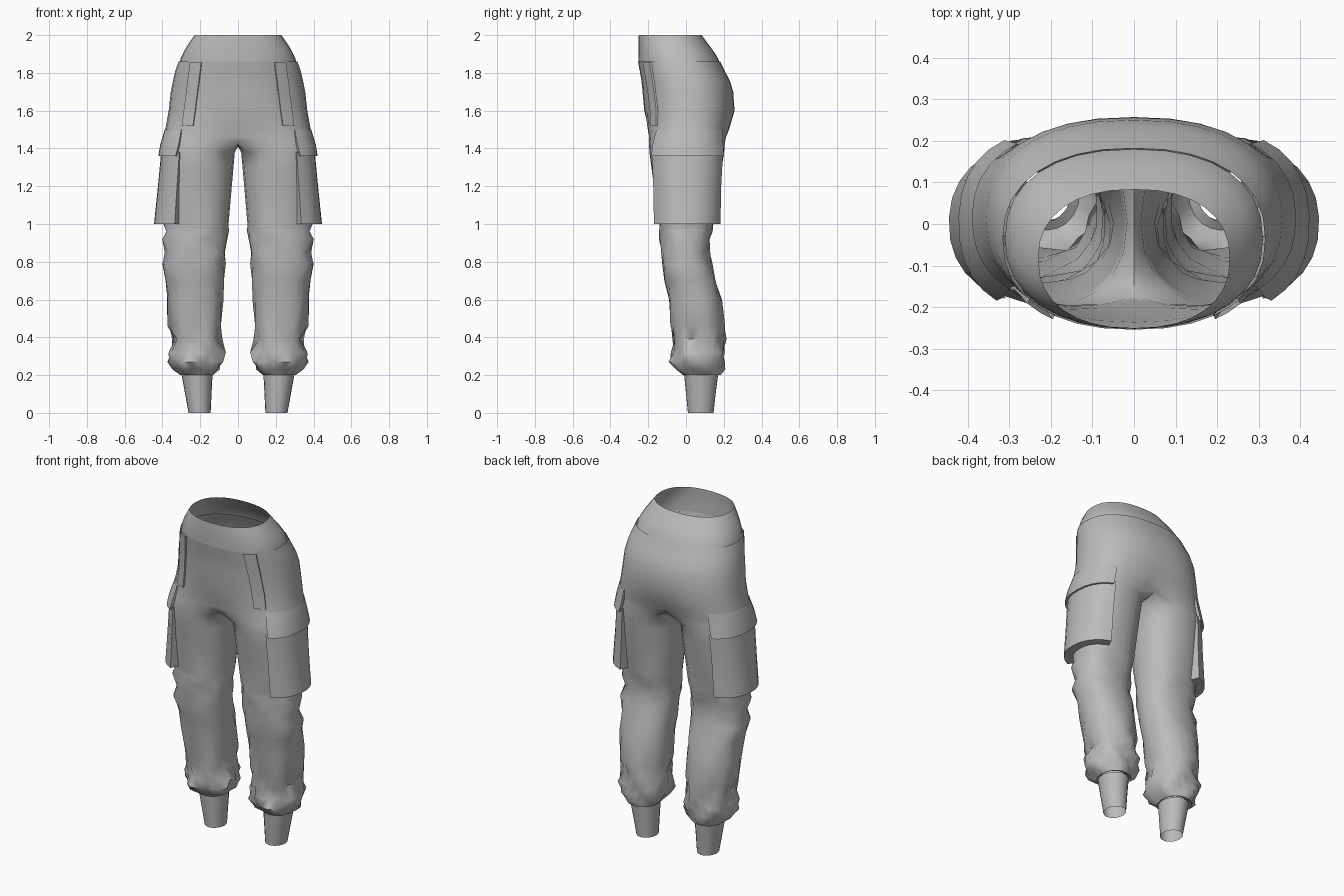
import bpy, bmesh
from math import sin, cos, radians

if "Cube" in bpy.data.objects:
    bpy.data.objects.remove(bpy.data.objects["Cube"])

cloth = bpy.data.materials.new("grey cloth")
cloth.use_nodes = True
GREY = (0.5, 0.5, 0.5, 1)
cloth.diffuse_color = GREY
cloth.node_tree.nodes["Principled BSDF"].inputs["Base Color"].default_value = GREY

# Leg outline: z, inner x, outer x, front y, back y
LEG = [(0.20, .13, .305, -.015, .185), (0.23, .10, .335, -.05, .195), (0.27, .08, .36, -.08, .20),
       (0.32, .072, .36, -.065, .205), (0.39, .09, .34, -.07, .20), (0.46, .085, .368, -.08, .205),
       (0.60, .078, .375, -.095, .185), (0.70, .073, .382, -.11, .16), (0.79, .068, .402, -.13, .135),
       (0.85, .065, .382, -.13, .125), (0.92, .058, .402, -.138, .13), (0.96, .054, .385, -.14, .14),
       (1.00, .05, .395, -.14, .145), (1.20, .033, .40, -.17, .175), (1.40, .015, .40, -.197, .205)]
# Hip outline: z, half width, front y, back y
HIP = [(1.43, .388, -.208, .225), (1.46, .384, -.21, .238), (1.50, .377, -.214, .25),
       (1.60, .367, -.221, .257), (1.70, .356, -.23, .25), (1.76, .344, -.236, .232),
       (1.81, .332, -.245, .205), (1.86, .315, -.254, .182)]
# Waistband outline, same columns as the hips
BAND = [(1.85, .31, -.25, .18), (1.88, .303, -.251, .168), (1.92, .283, -.252, .142),
        (1.96, .258, -.252, .112), (2.0, .23, -.25, .083)]
SPLIT = 125          # angle at which the leg meets the centre seam
ARC = [SPLIT * (i / 8 - 1) for i in range(17)]
INNER = [SPLIT + (360 - 2 * SPLIT) * i / 6 for i in range(1, 6)]


def lookup(table, z):
    z = min(max(z, table[0][0]), table[-1][0])
    for a, b in zip(table, table[1:]):
        if z <= b[0]:
            f = (z - a[0]) / (b[0] - a[0])
            return [p + (q - p) * f for p, q in zip(a[1:], b[1:])]


def bend(v, power):
    return abs(v) ** power * (1 if v > 0 else -1)


def oval(x0, x1, y0, y1, angle, power=.87):
    c, s = cos(radians(angle)), sin(radians(angle))
    return ((x0 + x1) / 2 + (x1 - x0) / 2 * bend(c, power),
            (y0 + y1) / 2 + (y1 - y0) / 2 * bend(s, power))


def hip_oval(table, z, angle):
    w, front, back = lookup(table, z)
    return oval(-w, w, front, back, angle * 90 / SPLIT)


def surface(z, angle, offset=0):
    """Point on the trousers; angle 0 is the outer side, negative is forward."""
    x, y = oval(*lookup(LEG, z), angle)
    if z > 1.41:
        # Blend the thigh section into the hip section
        hx, hy = hip_oval(HIP, z, angle)
        side = abs(angle) / SPLIT
        x -= oval(*lookup(LEG, z), SPLIT)[0] * side ** 3
        f = min(1, (z - 1.39) / .17)
        x, y = x + (hx - x) * f, y + (hy - y) * f
        if side > .999:
            x = 0
    elif z < 1:
        # Loose folds, strongest round the gathered hem
        amount = .016 if .22 < z < .45 else .006 if z > .22 else 0
        wave = amount * sin(radians(angle * 5) + z * 31)
        x += wave * cos(radians(angle))
        y += wave * sin(radians(angle))
    return (x + offset * cos(radians(angle)), y + offset * sin(radians(angle)), z)


def build(name, rows, closed, sharp=40):
    """Skin rows of points and mirror them to the other side."""
    bm = bmesh.new()
    vs = [[bm.verts.new(p) for p in row] for row in rows]
    for a, b in zip(vs, vs[1:]):
        n = len(a)
        for i in range(n if closed else n - 1):
            j = (i + 1) % n
            bm.faces.new((a[i], a[j], b[j], b[i]))
    return finish(name, bm, sharp)


def finish(name, bm, sharp):
    bmesh.ops.remove_doubles(bm, verts=bm.verts, dist=.0002)
    mesh = bpy.data.meshes.new(name)
    bm.to_mesh(mesh)
    bm.free()
    mesh.materials.append(cloth)
    obj = bpy.data.objects.new(name, mesh)
    bpy.context.collection.objects.link(obj)
    mirror = obj.modifiers.new("Mirror", 'MIRROR')
    mirror.merge_threshold = .0005
    bpy.ops.object.select_all(action='DESELECT')
    obj.select_set(True)
    bpy.context.view_layer.objects.active = obj
    bpy.ops.object.modifier_apply(modifier="Mirror")
    bpy.ops.object.shade_smooth_by_angle(angle=radians(sharp))
    return obj


# Trousers: leg rings, the crotch ring, then open hip arcs
rows = []
for z in [r[0] for r in LEG[:-1]] + [1.30, 1.38]:
    rows.append([surface(z, a) for a in ARC + INNER])
crotch = [surface(1.43, a) for a in ARC]
y0, y1 = crotch[-1][1], crotch[0][1]
for i in range(1, 6):
    f = i / 6
    crotch.append((0, y1 * f + y0 * (1 - f), 1.43 - .08 * f * (1 - f)))
rows.append(crotch)

bm = bmesh.new()
legs = [[bm.verts.new(p) for p in row] for row in rows]
for a, b in zip(legs, legs[1:]):
    for i in range(len(a)):
        j = (i + 1) % len(a)
        bm.faces.new((a[i], a[j], b[j], b[i]))
below = legs[-1][:len(ARC)]
for z in [r[0] for r in HIP[1:]]:
    above = [bm.verts.new(surface(z, a)) for a in ARC]
    for i in range(len(ARC) - 1):
        bm.faces.new((below[i], below[i + 1], above[i + 1], above[i]))
    below = above
finish("trousers", bm, 50)

# Waistband
build("waistband", [[(*hip_oval(BAND, r[0], a), r[0]) if abs(a) < SPLIT
                     else (0, hip_oval(BAND, r[0], a)[1], r[0]) for a in ARC] for r in BAND], False)

# Ankle cuffs with a folded hem above
cuff = [(0, .145, .262, .01, .146), (.1, .14, .28, 0, .157), (.2, .135, .298, -.01, .17)]
steps = ARC + INNER
build("ankle_cuffs", [[(*oval(*r[1:], a, 1), r[0]) for a in steps] for r in cuff], True)
build("hem_folds", [[(*oval(.15, .285, .005, .155, a, 1), .215) for a in steps],
                    [surface(.2, a) for a in steps]], True)


def patch(name, levels, start, end, count=10):
    """Raised panel following the cloth; its border returns to the leg."""
    angles = [start + (end - start) * i / count for i in range(count + 1)]
    angles = [start] + angles + [end]
    panel = []
    for z, out in levels:
        panel.append([surface(z, a, -.004 if i in (0, count + 2) else out)
                      for i, a in enumerate(angles)])
    build(name, panel, False, 35)


# Cargo pockets and their flaps
patch("cargo_pockets", [(1.0, -.004), (1.0, .05), (1.1, .037), (1.2, .024), (1.38, .007)], -62, 68)
patch("cargo_flaps", [(1.362, 0), (1.36, .022), (1.42, .014), (1.5, .003)], -58, 64)


# Slanted front pocket welts, placed by their x position on the front
def welt_point(z, x, out):
    lo, hi = -SPLIT, 0
    for _ in range(25):
        mid = (lo + hi) / 2
        lo, hi = (mid, hi) if surface(z, mid)[0] < x else (lo, mid)
    px, py, pz = surface(z, lo)
    return (px + out * .4, py - out, pz)


welt = []
for z, out in [(1.52, -.004), (1.52, .008), (1.6, .008), (1.7, .008), (1.81, .009), (1.855, .009)]:
    edge = .295 - (z - 1.52) * .13
    welt.append([welt_point(z, edge - w, o) for w, o in
                 [(.06, -.004), (.06, out), (.03, out), (0, out), (0, -.004)]])
build("front_pocket_welts", welt, False, 35)
